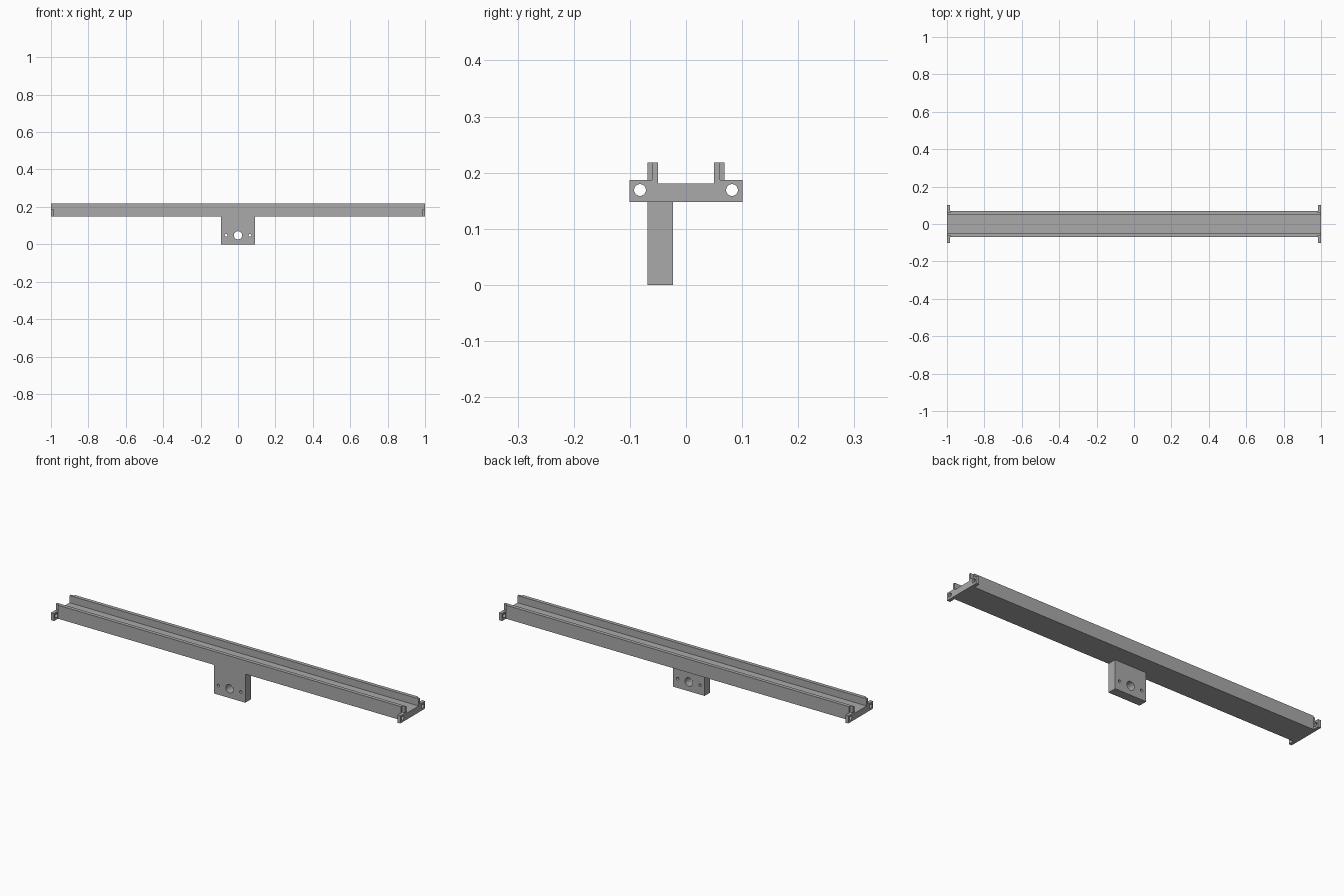
import bpy, bmesh
from math import pi, radians
from mathutils import Matrix, Vector

cube = bpy.data.objects.get("Cube")
if cube:
    bpy.data.objects.remove(cube, do_unlink=True)

grey = bpy.data.materials.new("plain grey")
grey.use_nodes = True
grey.diffuse_color = (0.4, 0.4, 0.4, 1)
grey.node_tree.nodes["Principled BSDF"].inputs["Base Color"].default_value = (0.4, 0.4, 0.4, 1)


def make_object(name, bm):
    bmesh.ops.recalc_face_normals(bm, faces=bm.faces)
    mesh = bpy.data.meshes.new(name)
    bm.to_mesh(mesh)
    bm.free()
    mesh.materials.append(grey)
    ob = bpy.data.objects.new(name, mesh)
    bpy.context.collection.objects.link(ob)
    return ob


def box(name, low, high):
    low, high = Vector(low), Vector(high)
    bm = bmesh.new()
    size = Matrix.Diagonal((high - low).to_4d())
    bmesh.ops.create_cube(bm, size=1, matrix=Matrix.Translation((low + high) / 2) @ size)
    return make_object(name, bm)


def rod(name, centre, radius, depth, axis):
    bm = bmesh.new()
    turn = Matrix.Rotation(pi / 2, 4, "Y" if axis == "X" else "X")
    bmesh.ops.create_cone(bm, cap_ends=True, segments=32, radius1=radius, radius2=radius,
                          depth=depth, matrix=Matrix.Translation(centre) @ turn)
    return make_object(name, bm)


def combine(target, tool, operation):
    mod = target.modifiers.new(operation, "BOOLEAN")
    mod.operation = operation
    mod.solver = "EXACT"
    mod.object = tool
    bpy.context.view_layer.objects.active = target
    bpy.ops.object.modifier_apply(modifier=mod.name)
    bpy.data.objects.remove(tool, do_unlink=True)


# Main dimensions
BASE, FLOOR, LUG_TOP, TOP = 0.148, 0.181, 0.187, 0.218
OUTER, STEP, INNER, LUG = 0.069, 0.061, 0.05, 0.101
LUG_X = 0.983

# Long U-shaped rail, extruded along x
half = [(OUTER, BASE), (OUTER, TOP), (INNER, TOP), (INNER, FLOOR)]
profile = half + [(-y, z) for y, z in reversed(half)]
bm = bmesh.new()
face = bm.faces.new([bm.verts.new((-1, y, z)) for y, z in profile])
ext = bmesh.ops.extrude_face_region(bm, geom=[face])
moved = [v for v in ext["geom"] if isinstance(v, bmesh.types.BMVert)]
bmesh.ops.translate(bm, verts=moved, vec=(2, 0, 0))
rail = make_object("mounting_rail", bm)

# Mounting block hanging below the middle
combine(rail, box("block", (-0.09, -OUTER, 0), (0.09, -0.023, 0.16)), "UNION")

# Drilled lugs and thinned wall ends at the four corners
for sx in (-1, 1):
    x0, x1 = sorted((sx * LUG_X, sx))
    for sy in (-1, 1):
        y0, y1 = sorted((sy * 0.055, sy * LUG))
        combine(rail, box("lug", (x0, y0, BASE), (x1, y1, LUG_TOP - 0.01)), "UNION")
        y0, y1 = sorted((sy * STEP, sy * LUG))
        combine(rail, box("lug_top", (x0, y0, BASE), (x1, y1, LUG_TOP)), "UNION")
        c0, c1 = sorted((sx * LUG_X, sx * 1.02))
        d0, d1 = sorted((sy * STEP, sy * 0.15))
        combine(rail, box("notch", (c0, d0, LUG_TOP), (c1, d1, 0.3)), "DIFFERENCE")
        combine(rail, rod("lug_hole", (sx, sy * 0.082, 0.169), 0.0105, 0.1, "X"), "DIFFERENCE")

# Large middle hole and two screw holes through the block
for x, radius in ((0, 0.022), (-0.064, 0.007), (0.064, 0.007)):
    combine(rail, rod("block_hole", (x, -0.046, 0.048), radius, 0.2, "Y"), "DIFFERENCE")

bpy.ops.object.select_all(action="DESELECT")
rail.select_set(True)
bpy.context.view_layer.objects.active = rail
bpy.ops.object.shade_smooth_by_angle(angle=radians(30))
